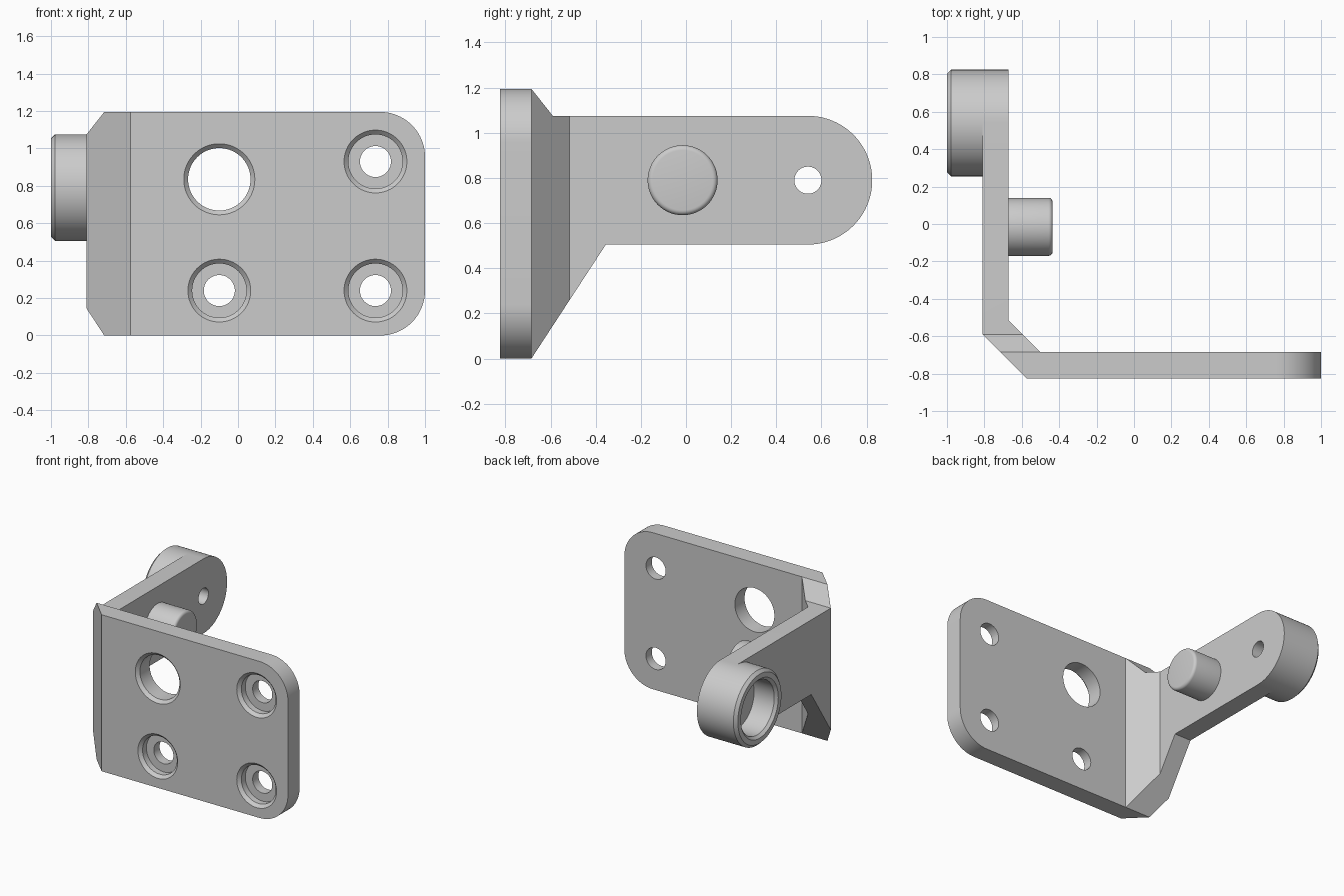
import bpy, bmesh, math
from mathutils import Vector, Matrix

cube = bpy.data.objects.get("Cube")
if cube:
    bpy.data.objects.remove(cube, do_unlink=True)

grey = bpy.data.materials.new("plain grey")
grey.use_nodes = True
grey.diffuse_color = (0.6, 0.6, 0.6, 1)
grey.node_tree.nodes["Principled BSDF"].inputs["Base Color"].default_value = (0.6, 0.6, 0.6, 1)


def finish(name, bm):
    bmesh.ops.recalc_face_normals(bm, faces=bm.faces)
    mesh = bpy.data.meshes.new(name)
    bm.to_mesh(mesh)
    bm.free()
    mesh.materials.append(grey)
    ob = bpy.data.objects.new(name, mesh)
    bpy.context.collection.objects.link(ob)
    return ob


def prism(name, outline, place, low, high):
    """Extrude a 2D outline; place(a, b, depth) gives the 3D point."""
    bm = bmesh.new()
    face = bm.faces.new([bm.verts.new(place(a, b, low)) for a, b in outline])
    new = bmesh.ops.extrude_face_region(bm, geom=[face])["geom"]
    shift = Vector(place(0, 0, high)) - Vector(place(0, 0, low))
    bmesh.ops.translate(bm, vec=shift, verts=[v for v in new if isinstance(v, bmesh.types.BMVert)])
    return finish(name, bm)


def lathe(name, profile, origin, axis, steps=64):
    """Revolve (radius, distance along axis) points about an axis."""
    bm = bmesh.new()
    verts = [bm.verts.new((r, 0, t)) for r, t in profile]
    edges = [bm.edges.new(pair) for pair in zip(verts, verts[1:])]
    bmesh.ops.spin(bm, geom=verts + edges, cent=(0, 0, 0), axis=(0, 0, 1),
                   angle=math.tau, steps=steps)
    bmesh.ops.remove_doubles(bm, verts=bm.verts, dist=1e-5)
    turn = Vector((0, 0, 1)).rotation_difference(Vector(axis)).to_matrix().to_4x4()
    bmesh.ops.transform(bm, matrix=Matrix.Translation(origin) @ turn, verts=bm.verts)
    return finish(name, bm)


def arc(ca, cb, r, start, end, n=20):
    return [(ca + r * math.cos(math.radians(start + (end - start) * i / n)),
             cb + r * math.sin(math.radians(start + (end - start) * i / n)))
            for i in range(n + 1)]


def combine(target, cutter, operation):
    mod = target.modifiers.new(cutter.name, 'BOOLEAN')
    mod.operation, mod.solver, mod.object = operation, 'EXACT', cutter
    bpy.context.view_layer.objects.active = target
    bpy.ops.object.modifier_apply(modifier=mod.name)
    bpy.data.objects.remove(cutter, do_unlink=True)


# Bent bracket: plan outline trimmed by the side and front outlines
plan = [(1.1, -0.825), (-0.575, -0.825), (-0.81, -0.59), (-0.81, 0.9),
        (-0.67, 0.9), (-0.67, -0.515), (-0.5, -0.685), (1.1, -0.685)]
bracket = prism("bracket", plan, lambda a, b, d: (a, b, d), -0.1, 1.3)

side = [(-0.9, -0.1), (-0.75, -0.1), (-0.355, 0.505)]
side += arc(0.54, 0.79, 0.285, -90, 90, 40)
side += [(-0.59, 1.075), (-0.7285, 1.25), (-0.9, 1.25)]
combine(bracket, prism("side_outline", side, lambda a, b, d: (d, a, b), -1.2, 1.2), 'INTERSECT')

front = [(-1, 0)] + arc(0.76, 0.24, 0.24, -90, 0) + arc(0.76, 0.955, 0.24, 0, 90) + [(-1, 1.195)]
combine(bracket, prism("front_outline", front, lambda a, b, d: (a, d, b), -1.2, 1.2), 'INTERSECT')

# Counterbored screw holes in the plate
FACE = -0.825
screw = [(0, -0.05), (0.168, -0.05), (0.168, 0), (0.145, 0.023), (0.145, 0.07),
         (0.083, 0.07), (0.083, 0.2), (0, 0.2)]
for x, z in [(0.735, 0.93), (0.735, 0.24), (-0.1, 0.24)]:
    combine(bracket, lathe("screw_hole", screw, (x, FACE, z), (0, 1, 0)), 'DIFFERENCE')

# Large chamfered hole in the plate
large = [(0, -0.05), (0.19, -0.05), (0.19, 0), (0.167, 0.023), (0.167, 0.2), (0, 0.2)]
combine(bracket, lathe("large_hole", large, (-0.1, FACE, 0.835), (0, 1, 0)), 'DIFFERENCE')

# Small hole through the arm
small = [(0, 0), (0.06, 0), (0.06, 0.4), (0, 0.4)]
combine(bracket, lathe("arm_hole", small, (-0.95, 0.54, 0.79), (1, 0, 0)), 'DIFFERENCE')

# Hollow boss on the outside of the arm
ring = [(0.285, 0), (0.285, 0.168), (0.263, 0.19), (0.225, 0.19), (0.205, 0.17), (0.205, 0)]
boss = lathe("boss", ring, (-0.81, 0.54, 0.79), (-1, 0, 0), 80)

# Solid pin on the inside of the arm, with a rounded rim
pin_profile = [(0.155, -0.02)] + arc(0.133, 0.213, 0.022, 0, 90, 5) + [(0, 0.235)]
pin = lathe("pin", pin_profile, (-0.67, -0.015, 0.79), (1, 0, 0))

for ob in (bracket, boss, pin):
    bpy.ops.object.select_all(action='DESELECT')
    ob.select_set(True)
    bpy.context.view_layer.objects.active = ob
    bpy.ops.object.shade_smooth_by_angle(angle=math.radians(25))
